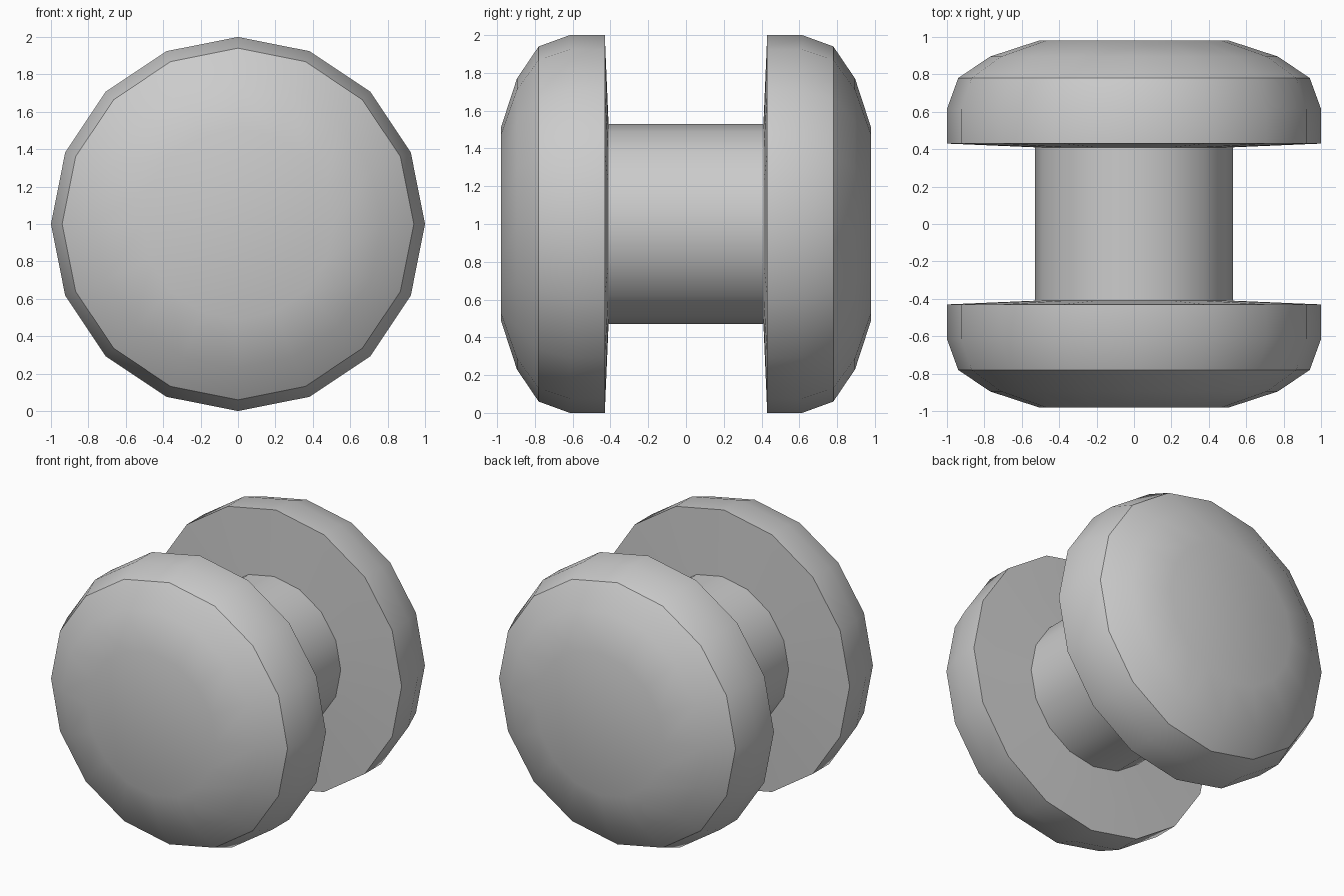
import bpy, bmesh
from math import sin, cos, pi

if "Cube" in bpy.data.objects:
    bpy.data.objects.remove(bpy.data.objects["Cube"])

SIDES = 16

# Half profile as (radius, y): shaft end, inner disc face, rim, stepped dome, flat cap
half = [(0.53, 0.41), (1.0, 0.43), (1.0, 0.615), (0.94, 0.78), (0.77, 0.895), (0.51, 0.98)]
profile = [(r, -y) for r, y in reversed(half)] + half


def lathe(name, points):
    """Revolve a (radius, y) profile about a y-axis line at z = 1."""
    bm = bmesh.new()
    rings = []
    for r, y in points:
        rings.append([bm.verts.new((r * cos(2 * pi * i / SIDES), y, 1 + r * sin(2 * pi * i / SIDES)))
                      for i in range(SIDES)])
    for a, b in zip(rings, rings[1:]):
        for i in range(SIDES):
            j = (i + 1) % SIDES
            bm.faces.new((a[i], a[j], b[j], b[i]))
    bm.faces.new(rings[0])
    bm.faces.new(rings[-1])
    bmesh.ops.recalc_face_normals(bm, faces=bm.faces)
    mesh = bpy.data.meshes.new(name)
    bm.to_mesh(mesh)
    bm.free()
    obj = bpy.data.objects.new(name, mesh)
    bpy.context.collection.objects.link(obj)
    return obj


# Double-ended knob: two domed discs joined by a shaft
knob = lathe("double_knob", profile)
bpy.context.view_layer.objects.active = knob
knob.select_set(True)
bpy.ops.object.shade_smooth_by_angle(angle=pi / 6)
